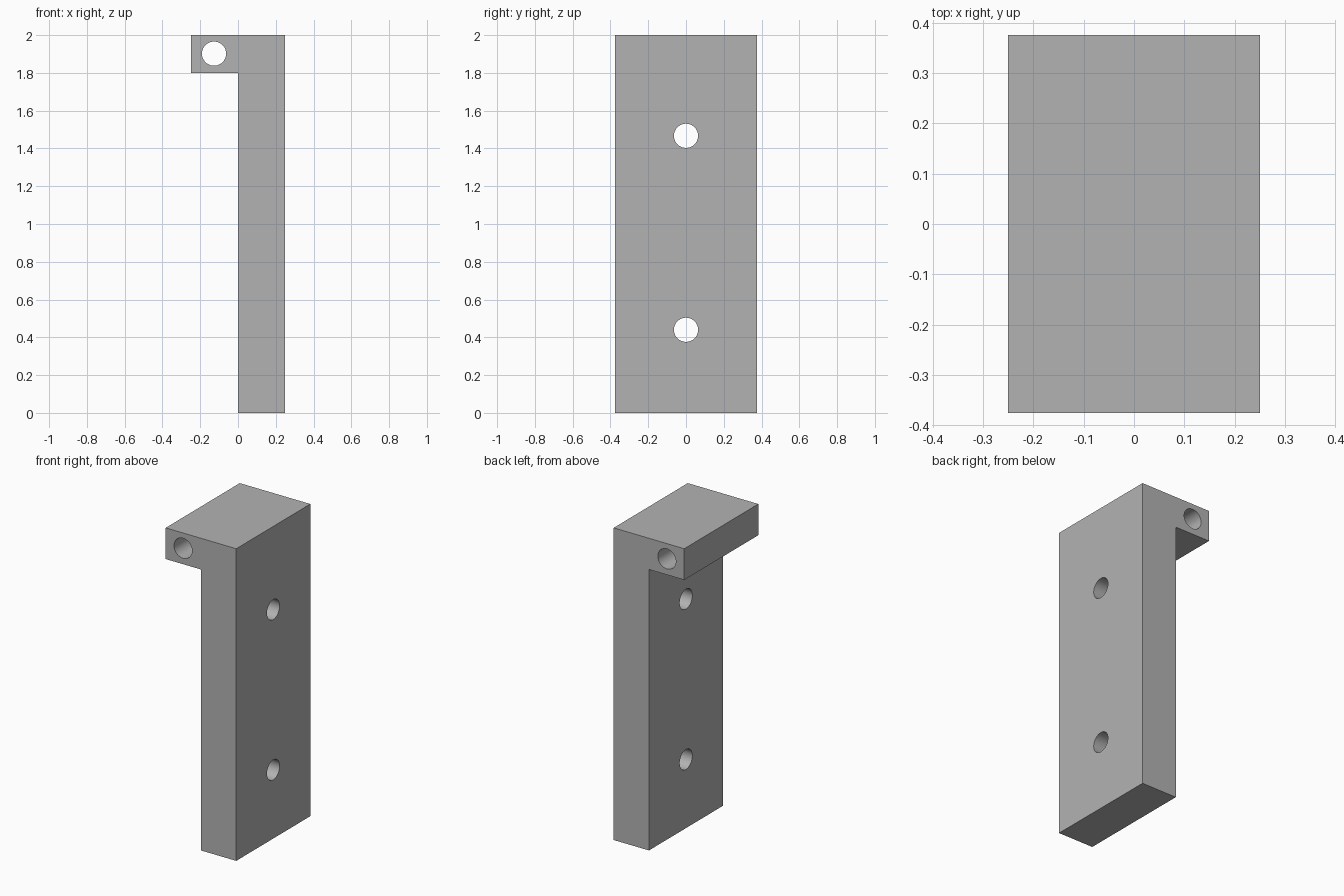
import bpy
import bmesh
from math import radians, pi

default = bpy.data.objects.get("Cube")
if default:
    bpy.data.objects.remove(default, do_unlink=True)

HALF_W, HALF_D, HEIGHT = 0.25, 0.375, 2.0
LIP_BOTTOM = 1.8
HOLE_R = 0.064

grey = bpy.data.materials.new("plain grey")
grey.use_nodes = True
colour = (0.45, 0.45, 0.45, 1)
grey.diffuse_color = colour
grey.node_tree.nodes["Principled BSDF"].inputs["Base Color"].default_value = colour

# L-shaped bracket: profile extruded along y
profile = [(0, 0), (HALF_W, 0), (HALF_W, HEIGHT), (-HALF_W, HEIGHT),
           (-HALF_W, LIP_BOTTOM), (0, LIP_BOTTOM)]
bm = bmesh.new()
face = bm.faces.new([bm.verts.new((x, -HALF_D, z)) for x, z in profile])
ext = bmesh.ops.extrude_face_region(bm, geom=[face])
moved = [g for g in ext["geom"] if isinstance(g, bmesh.types.BMVert)]
bmesh.ops.translate(bm, vec=(0, 2 * HALF_D, 0), verts=moved)
bmesh.ops.recalc_face_normals(bm, faces=bm.faces)
mesh = bpy.data.meshes.new("bracket")
bm.to_mesh(mesh)
bm.free()
mesh.materials.append(grey)
bracket = bpy.data.objects.new("bracket", mesh)
bpy.context.collection.objects.link(bracket)


def drill(location, rotation):
    """Cut a round through-hole in the bracket."""
    bpy.ops.mesh.primitive_cylinder_add(vertices=48, radius=HOLE_R, depth=1,
                                        location=location, rotation=rotation)
    cutter = bpy.context.object
    cutter.name = "hole_cutter"
    cutter.hide_render = True
    cutter.data.materials.append(grey)
    mod = bracket.modifiers.new("hole", "BOOLEAN")
    mod.operation = "DIFFERENCE"
    mod.solver = "EXACT"
    mod.object = cutter
    bpy.ops.object.select_all(action="DESELECT")
    bracket.select_set(True)
    bpy.context.view_layer.objects.active = bracket
    bpy.ops.object.modifier_apply(modifier=mod.name)
    bpy.data.objects.remove(cutter, do_unlink=True)


# Screw holes through the plate
for z in (0.44, 1.467):
    drill((0.125, 0, z), (0, pi / 2, 0))

# Pin hole along the lip
drill((-0.127, 0, 1.902), (pi / 2, 0, 0))

bpy.ops.object.shade_smooth_by_angle(angle=radians(30))
